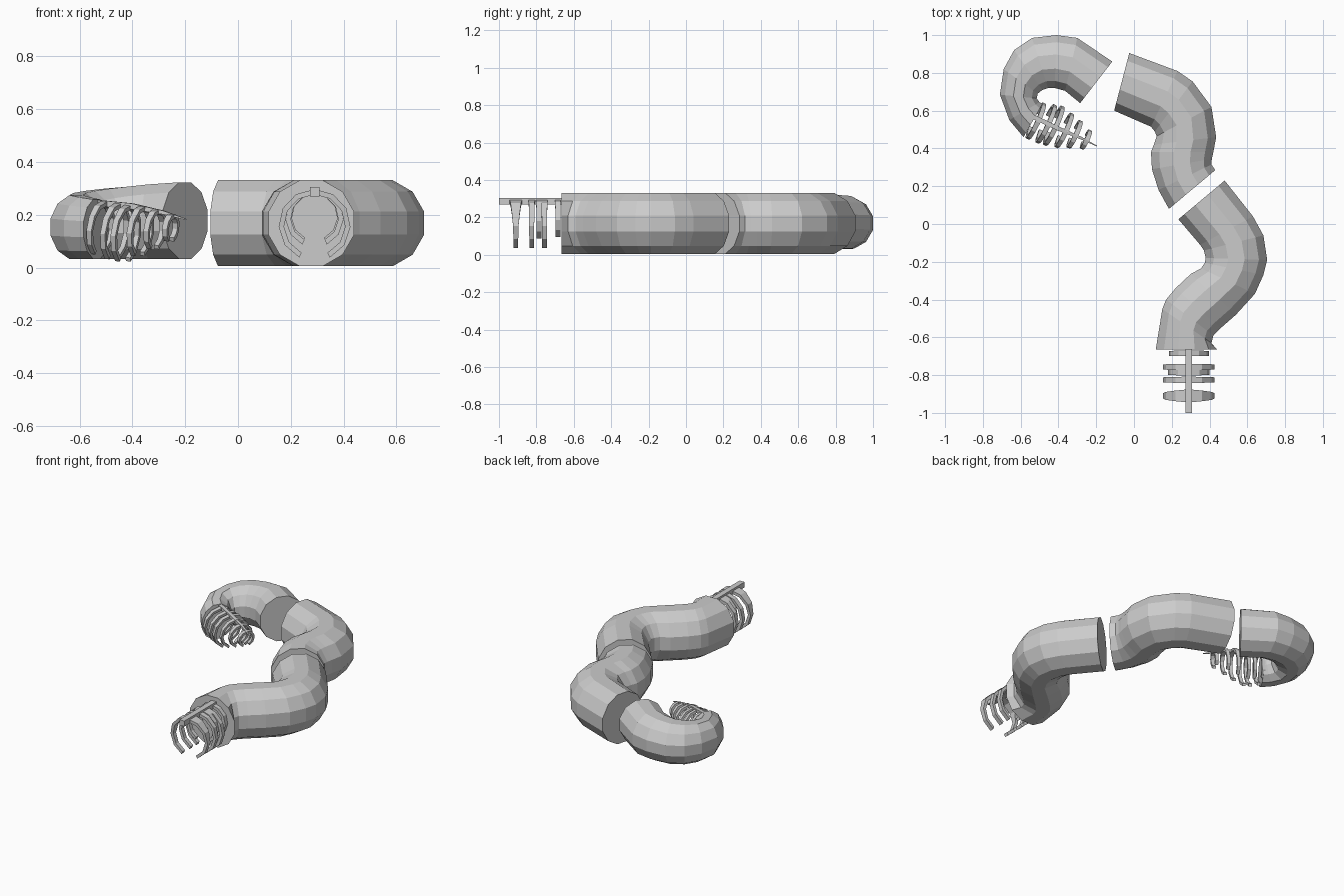
import bpy, bmesh, math
from mathutils import Vector

if "Cube" in bpy.data.objects:
    bpy.data.objects.remove(bpy.data.objects["Cube"])

UP = Vector((0, 0, 1))


def finish(bm, name):
    bmesh.ops.recalc_face_normals(bm, faces=bm.faces)
    me = bpy.data.meshes.new(name)
    bm.to_mesh(me)
    bm.free()
    ob = bpy.data.objects.new(name, me)
    bpy.context.collection.objects.link(ob)
    return ob


def loft(name, rings):
    """Skin a list of point loops and cap both ends."""
    bm = bmesh.new()
    loops = [[bm.verts.new(p) for p in r] for r in rings]
    for a, b in zip(loops, loops[1:]):
        for i in range(len(a)):
            j = (i + 1) % len(a)
            bm.faces.new((a[i], a[j], b[j], b[i]))
    bm.faces.new(loops[0])
    bm.faces.new(loops[-1])
    return finish(bm, name)


def body(name, pairs, z0, z1, r0, r1, sides=12):
    """12-sided tube; each pair is the left and right edge seen from above."""
    k = 1 / math.cos(math.pi / sides)
    rings = []
    for n, (lx, ly, rx, ry) in enumerate(pairs):
        t = n / (len(pairs) - 1)
        z, r = z0 + (z1 - z0) * t, r0 + (r1 - r0) * t
        c = Vector(((lx + rx) / 2, (ly + ry) / 2, z))
        side = Vector((rx - lx, ry - ly, 0)) / 2 * k
        angs = [2 * math.pi * (i + 0.5) / sides for i in range(sides)]
        rings.append([c + side * math.cos(a) + UP * r * k * math.sin(a) for a in angs])
    return loft(name, rings)


def rib(name, c, axis, r, top_w, low_w, thick=0.02, gap=25, steps=10):
    """Curved rib around an axis, open at the bottom, wider near the spine."""
    axis = Vector(axis).normalized()
    side = axis.cross(UP).normalized()
    up = side.cross(axis)
    lim = math.radians(180 - gap)
    rings = []
    for i in range(steps + 1):
        a = -lim + 2 * lim * i / steps
        d = side * math.sin(a) + up * math.cos(a)
        f = min(1, abs(a) / math.radians(100))
        w = (top_w + (low_w - top_w) * f) / 2
        c0 = Vector(c)
        rings.append([c0 + d * r - axis * w, c0 + d * r + axis * w,
                      c0 + d * (r - thick) + axis * w, c0 + d * (r - thick) - axis * w])
    return loft(name, rings)


def spine(name, stations):
    """Square bar through (x, y, z, half size) stations."""
    pts = [Vector(s[:3]) for s in stations]
    side = (pts[-1] - pts[0]).cross(UP).normalized()
    rings = []
    for p, s in zip(pts, stations):
        h = s[3]
        rings.append([p + side * h + UP * h, p - side * h + UP * h,
                      p - side * h - UP * h, p + side * h - UP * h])
    return loft(name, rings)


# Three cut body pieces
body("front_body", [
    (.115, -.665, .44, -.665), (.15, -.45, .41, -.63), (.17, -.40, .42, -.59),
    (.22, -.34, .46, -.55), (.30, -.265, .54, -.48), (.355, -.235, .64, -.37),
    (.375, -.205, .685, -.27), (.38, -.18, .705, -.19), (.37, -.14, .685, -.06),
    (.35, -.11, .63, .04), (.235, .025, .48, .23)], .168, .168, .163, .163)
body("middle_body", [
    (.185, .08, .43, .285), (.13, .18, .41, .315), (.095, .29, .412, .345),
    (.09, .38, .42, .38), (.105, .42, .435, .46), (.12, .465, .41, .62),
    (.11, .49, .31, .755), (.09, .515, .23, .81), (-.105, .60, -.025, .905)],
    .168, .168, .163, .163)
body("tail_body", [
    (-.285, .64, -.115, .86), (-.365, .705, -.30, .985), (-.42, .72, -.41, 1.0),
    (-.455, .72, -.54, .985), (-.485, .71, -.635, .92), (-.51, .69, -.69, .82),
    (-.515, .665, -.71, .685), (-.50, .645, -.66, .55), (-.485, .635, -.585, .46)],
    .178, .145, .145, .113)

# Front skeleton
spine("front_spine", [(.29, -.66, .287, .018), (.29, -1.0, .287, .018)])
for i, (y, r, w) in enumerate([(-.685, .106, .03), (-.757, .136, .034), (-.785, .11, .035),
                               (-.825, .136, .034), (-.91, .136, .07)]):
    rib(f"front_rib_{i}", (.29, y, .297 - r), (0, -1, 0), r, w, .026)

# Tail skeleton, shrinking to a point
spine("tail_spine", [(-.59, .595, .25, .012), (-.40, .505, .232, .011),
                     (-.28, .455, .208, .007), (-.195, .412, .182, .002)])
for i, (x, y, r, z) in enumerate([(-.52, .545, .105, .25), (-.465, .53, .112, .245),
                                  (-.425, .52, .114, .24), (-.37, .495, .10, .235),
                                  (-.315, .475, .08, .222), (-.255, .447, .055, .204)]):
    rib(f"tail_rib_{i}", (x, y, z - r), (.9, -.42, -.12), r, .026, .02, .016)
